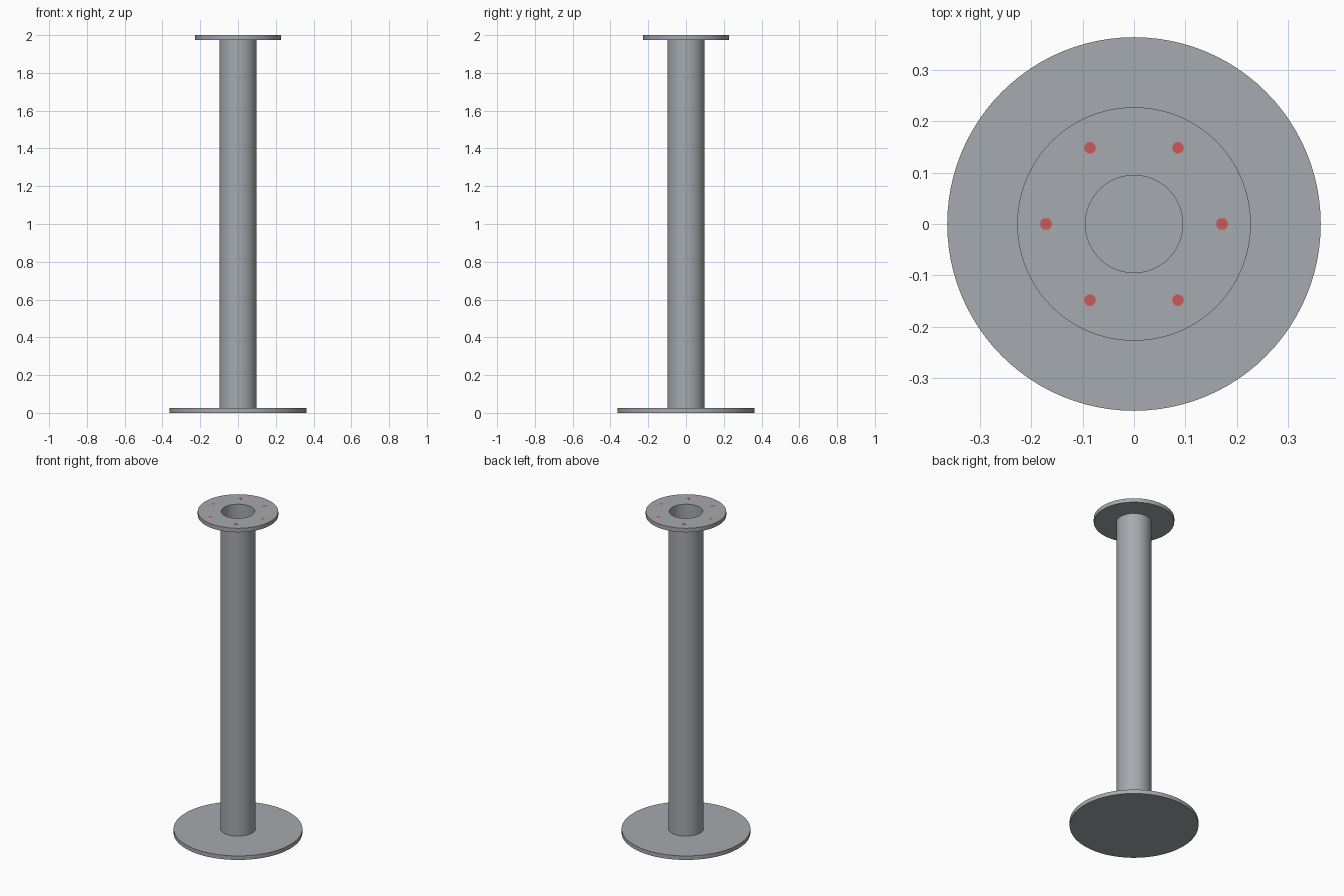
import bpy, math

if "Cube" in bpy.data.objects:
    bpy.data.objects.remove(bpy.data.objects["Cube"])

SEGMENTS = 96
BASE_R, FLANGE_R, TUBE_R, BORE_R = 0.363, 0.227, 0.099, 0.0945
PLATE, HEIGHT = 0.025, 2.0


def material(name, rgb):
    mat = bpy.data.materials.new(name)
    mat.diffuse_color = (*rgb, 1.0)
    mat.use_nodes = True
    mat.node_tree.nodes["Principled BSDF"].inputs["Base Color"].default_value = mat.diffuse_color
    return mat


def ring(name, inner, outer, z0, z1, mat):
    """Hollow round part: rectangular section swept about z."""
    section = [(inner, z0), (outer, z0), (outer, z1), (inner, z1)]
    verts, faces = [], []
    for i in range(SEGMENTS):
        a = 2 * math.pi * i / SEGMENTS
        verts += [(r * math.cos(a), r * math.sin(a), z) for r, z in section]
        j = (i + 1) % SEGMENTS
        for k in range(4):
            n = (k + 1) % 4
            faces.append((i * 4 + k, j * 4 + k, j * 4 + n, i * 4 + n))
    mesh = bpy.data.meshes.new(name)
    mesh.from_pydata(verts, [], faces)
    obj = bpy.data.objects.new(name, mesh)
    bpy.context.collection.objects.link(obj)
    finish(obj, name, mat)


def disc(name, radius, z0, z1, mat, x=0, y=0, sides=SEGMENTS):
    """Solid round part."""
    bpy.ops.mesh.primitive_cylinder_add(vertices=sides, radius=radius, depth=z1 - z0,
                                        location=(x, y, (z0 + z1) / 2))
    finish(bpy.context.object, name, mat)


def finish(obj, name, mat):
    obj.name = name
    obj.data.materials.append(mat)
    bpy.ops.object.select_all(action='DESELECT')
    obj.select_set(True)
    bpy.context.view_layer.objects.active = obj
    bpy.ops.object.shade_smooth_by_angle(angle=math.radians(30))


steel = material("steel grey", (0.38, 0.40, 0.425))
red = material("bolt red", (0.60, 0.10, 0.10))

# Solid foot, hollow post and open top flange
disc("base_plate", BASE_R, 0, PLATE, steel)
ring("post", BORE_R, TUBE_R, PLATE, HEIGHT - PLATE, steel)
ring("top_flange", BORE_R, FLANGE_R, HEIGHT - PLATE, HEIGHT, steel)

# Six flush bolt marks around the flange
for i in range(6):
    a = i * math.pi / 3
    disc(f"bolt_{i + 1}", 0.0115, HEIGHT - 0.005, HEIGHT + 0.0004, red,
         0.171 * math.cos(a), 0.171 * math.sin(a), 12)
